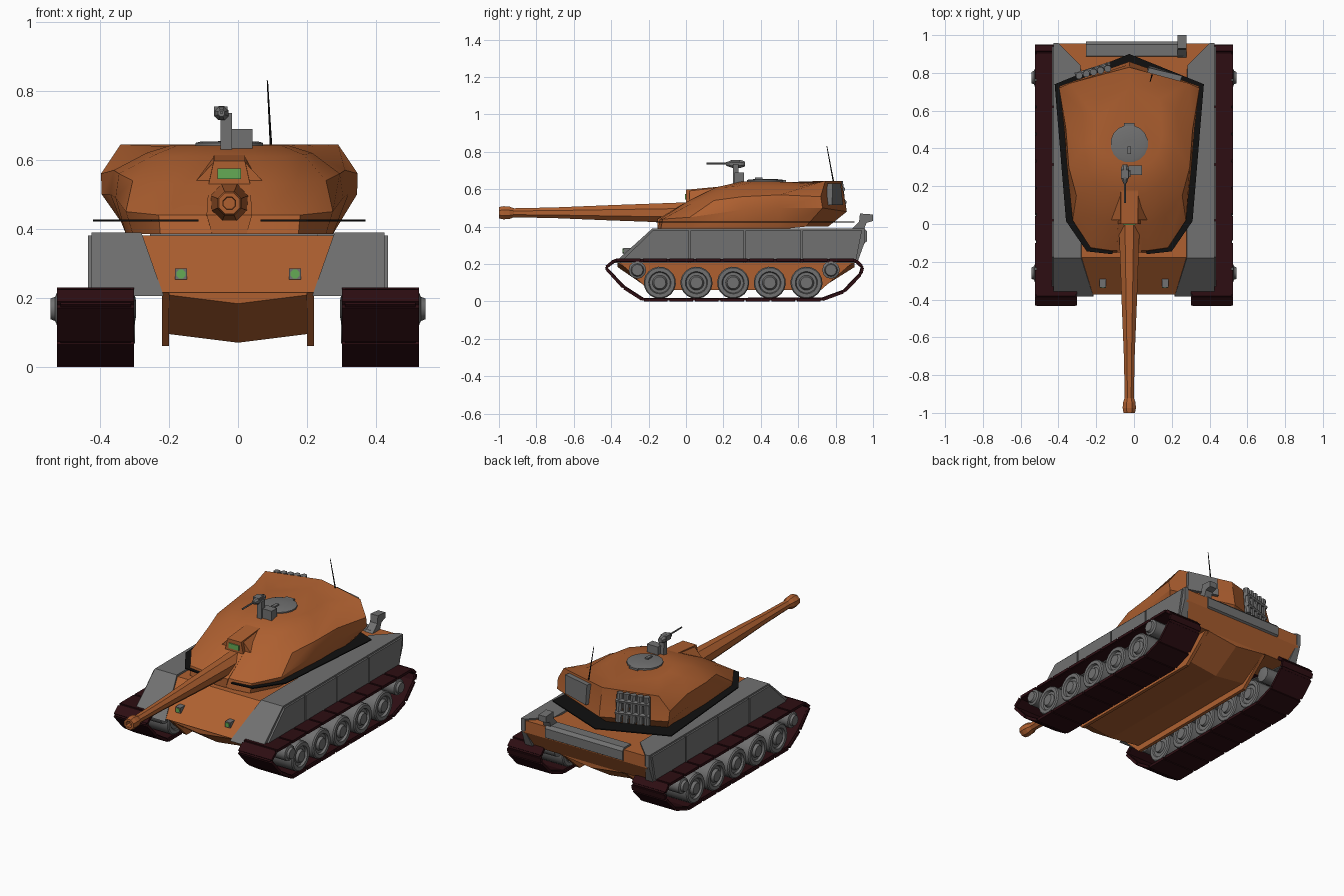
import bpy, bmesh, math
from mathutils import Vector

def material(name, rgb):
    m = bpy.data.materials.new(name)
    m.diffuse_color = (*rgb, 1)
    return m

ORANGE = material("burnt_orange", (0.43, 0.118, 0.03))
GREY = material("armor_grey", (0.165, 0.165, 0.165))
RED = material("dark_track_red", (0.026, 0.004, 0.006))
BLACK = material("black_rubber", (0.005, 0.005, 0.005))
GREEN = material("green_glass", (0.13, 0.40, 0.09))

def mesh(name, verts, faces, mat, smooth=None):
    me = bpy.data.meshes.new(name)
    me.from_pydata([tuple(v) for v in verts], [], faces)
    bm = bmesh.new()
    bm.from_mesh(me)
    bmesh.ops.recalc_face_normals(bm, faces=bm.faces)
    bm.to_mesh(me)
    bm.free()
    me.materials.append(mat)
    if smooth:
        me.shade_smooth()
        me.set_sharp_from_angle(angle=math.radians(smooth))
    ob = bpy.data.objects.new(name, me)
    bpy.context.collection.objects.link(ob)
    return ob

def loft(name, rings, mat, smooth=None, closed=False):
    """Skin equal-length rings; cap the ends, or join last to first."""
    n, k = len(rings[0]), len(rings)
    faces = [(i * n + j, i * n + (j + 1) % n, (i + 1) % k * n + (j + 1) % n, (i + 1) % k * n + j)
             for i in range(k if closed else k - 1) for j in range(n)]
    if not closed:
        faces += [tuple(range(n))[::-1], tuple(range((k - 1) * n, k * n))]
    return mesh(name, [v for r in rings for v in r], faces, mat, smooth)

def prism(name, prof, x0, x1, mat):
    """Extrude a (y, z) outline along x."""
    return loft(name, [[(x, y, z) for y, z in prof] for x in (x0, x1)], mat)

def box(name, lo, hi, mat):
    return prism(name, [(lo[1], lo[2]), (hi[1], lo[2]), (hi[1], hi[2]), (lo[1], hi[2])], lo[0], hi[0], mat)

def lathe(name, origin, axis, prof, n, mat, smooth=None):
    """Revolve (distance, radius) pairs about an axis."""
    a = Vector(axis).normalized()
    u = a.orthogonal().normalized()
    w = a.cross(u)
    rings = []
    for d, r in prof:
        rings.append([Vector(origin) + a * d + (u * math.cos(t) + w * math.sin(t)) * r
                      for t in (2 * math.pi * (i + 0.5) / n for i in range(n))])
    return loft(name, rings, mat, smooth)

def rod(name, p, q, r, n, mat, r2=None):
    d = Vector(q) - Vector(p)
    return lathe(name, p, d, [(0, r), (d.length, r if r2 is None else r2)], n, mat)

CX = -0.025  # turret centre line

# Hull: upper body, lower tub with shallow V floor, side plates
prism("upper_hull", [(-0.372, 0.215), (-0.178, 0.381), (0.955, 0.381), (0.955, 0.31), (0.9, 0.21)], -0.41, 0.41, ORANGE)
tub = [(-0.365, 0.208), (-0.2, 0.095), (0.72, 0.095), (0.9, 0.208)]
loft("lower_hull", [[(-0.2, y, 0.216), (-0.2, y, z), (0, y, z - 0.025), (0.2, y, z), (0.2, y, 0.216)]
                    for y, z in tub], ORANGE)

# Track centre line outline, running round the loop
loop = [(-0.43, 0.18), (-0.38, 0.222), (0.905, 0.222), (0.945, 0.185), (0.935, 0.145),
        (0.845, 0.052), (0.725, 0.008), (-0.23, 0.008), (-0.335, 0.075)]
pts = [Vector((0, y, z)) for y, z in loop]

for s, side in ((1, "right"), (-1, "left")):
    prism(side + "_hull_side_plate", [(-0.362, 0.216), (-0.2, 0.06), (0.72, 0.06), (0.9, 0.216)], s * 0.2, s * 0.22, ORANGE)

    # Skirts: sponson block with a tapered inner edge, plus outer panels
    sk = [(-0.385, 0.205, 0.215), (-0.18, 0.39, 0.28), (0.84, 0.39, 0.283), (0.957, 0.39, 0.40),
          (0.957, 0.32, 0.40), (0.915, 0.205, 0.37)]
    loft(side + "_skirt", [[(s * x, y, z) for y, z, x in sk], [(s * 0.425, y, z) for y, z, x in sk]], GREY)
    cuts = [-0.18, 0.02, 0.315, 0.62, 0.945]
    for i in range(4):
        a, b = cuts[i] + 0.004, cuts[i + 1] - 0.004
        prism(f"{side}_skirt_panel_{i}", [(a - (0.18 if i == 0 else 0), 0.205), (a, 0.38), (b, 0.38),
              (b - (0.035 if i == 3 else 0), 0.205)], s * 0.42, s * 0.435, GREY)

    # Track band: thin closed loop
    c = Vector((0, 0.255, 0.115))
    rings = []
    for i, p in enumerate(pts):
        t0 = (p - pts[i - 1]).normalized()
        t1 = (pts[(i + 1) % len(pts)] - p).normalized()
        nrm = (t0 + t1).normalized().cross(Vector((1, 0, 0)))
        if nrm.dot(c - p) < 0:
            nrm = -nrm
        q = p + nrm * 0.012
        o = p - nrm * 0.004
        rings.append([(s * 0.31, *o.yz), (s * 0.515, *o.yz), (s * 0.515, *q.yz), (s * 0.31, *q.yz)])
    loft(side + "_track_band", rings, RED, closed=True)

    # Track links: wider plates laid along each run
    for i, p in enumerate(pts):
        e = pts[(i + 1) % len(pts)]
        d = e - p
        n = max(1, round(d.length / 0.14))
        t = d.normalized()
        up = t.cross(Vector((1, 0, 0)))
        for k in range(n):
            a, b = p + d * (k / n) + t * 0.006, p + d * ((k + 1) / n) - t * 0.006
            ring = [a + up * 0.008, b + up * 0.008, b - up * 0.008, a - up * 0.008]
            loft(f"{side}_track_link_{i}_{k}", [[(s * x, v.y, max(v.z, 0)) for v in ring] for x in (0.302, 0.524)], RED)

    # Road wheels and end wheels
    for i in range(5):
        lathe(f"{side}_road_wheel_{i}", (0, -0.14 + 0.196 * i, 0.1), (s, 0, 0),
              [(0.298, 0.02), (0.298, 0.032), (0.312, 0.036), (0.312, 0.055), (0.306, 0.06), (0.306, 0.08),
               (0.312, 0.086), (0.512, 0.086), (0.519, 0.08), (0.519, 0.06), (0.506, 0.055), (0.506, 0.04),
               (0.522, 0.032), (0.522, 0.02)], 18, GREY, 30)
    for y in (-0.26, 0.775):
        lathe(f"{side}_end_wheel_{'front' if y < 0 else 'rear'}", (0, y, 0.168), (s, 0, 0),
              [(0.296, 0.025), (0.30, 0.045), (0.525, 0.047), (0.53, 0.035), (0.543, 0.03), (0.543, 0.012)], 12, GREY, 30)

    # Headlights on the glacis
    box(side + "_headlight", (s * 0.165 - 0.017, -0.335, 0.253), (s * 0.165 + 0.017, -0.28, 0.285), GREY)
    rod(side + "_headlight_lens", (s * 0.165, -0.334, 0.269), (s * 0.165, -0.339, 0.269), 0.014, 8, GREEN)

# Rear hull locker and post box
prism("rear_locker", [(0.885, 0.375), (0.89, 0.392), (0.95, 0.392), (0.967, 0.375), (0.967, 0.32), (0.95, 0.31)], -0.255, 0.26, GREY)
prism("rear_post", [(0.88, 0.38), (0.925, 0.425), (0.93, 0.47), (1.0, 0.465), (1.0, 0.43), (0.965, 0.42), (0.95, 0.38)], 0.23, 0.278, GREY)

# Turret: half outlines at five levels, mirrored about the centre line
levels = [
    [(0, -0.15, .385), (.1, -0.15, .385), (.2, -0.135, .385), (.28, .02, .385), (.3, .3, .385), (.3, .5, .385), (.3, .64, .40), (0, .76, .40)],
    [(0, -0.14, .44), (.1, -0.14, .44), (.205, -0.125, .44), (.3, .02, .45), (.33, .3, .49), (.345, .5, .50), (.37, .73, .50), (0, .86, .48)],
    [(0, 0, .53), (.1, 0, .53), (.19, .04, .53), (.28, .15, .54), (.32, .3, .56), (.335, .5, .57), (.372, .72, .56), (0, .845, .57)],
    [(0, .16, .61), (.08, .16, .61), (.16, .2, .61), (.215, .27, .615), (.24, .42, .62), (.25, .6, .612), (.315, .745, .645), (0, .83, .645)],
    [(0, .3, .642), (.06, .3, .642), (.11, .33, .642), (.15, .37, .642), (.17, .45, .642), (.17, .55, .638), (.16, .66, .63), (0, .72, .635)]]

def mirrored(half):
    return [(CX + x, y, z) for x, y, z in half] + [(CX - x, y, z) for x, y, z in half[-2:0:-1]]

loft("turret", [mirrored(h) for h in levels], ORANGE, 28)

# Rubber collar under the turret, open at the gun
outer = [(0.09, -0.16), (0.225, -0.145), (0.335, 0.015), (0.395, 0.74), (0, 0.9)]
inner = [(0.09, -0.12), (0.2, -0.11), (0.28, 0.03), (0.3, 0.64), (0, 0.76)]
for s in (1, -1):
    loft("turret_collar_" + ("right" if s > 0 else "left"),
         [[(CX + s * x, y, z) for (x, y), z in ((o, .427), (o, .421), (i, .421), (i, .427))]
          for o, i in zip(outer, inner)], BLACK)

# Gun housing with sight window
side = [(-0.152, 0.385, 0.05), (-0.152, 0.44, 0.066), (0, 0.53, 0.06), (0, 0.597, 0.045), (0.17, 0.613, 0.045),
        (0.3, 0.63, 0.05), (0.3, 0.385, 0.06)]
loft("gun_housing", [[(CX + s * w, y, z) for y, z, w in side] for s in (1, -1)], ORANGE)
loft("housing_cheeks", [[(CX - 0.1, y, 0.535), (CX - 0.046, y, z), (CX + 0.046, y, z), (CX + 0.1, y, 0.535)]
                        for y, z in ((0.02, 0.592), (0.2, 0.612))], ORANGE)
box("gun_sight_window", (CX - 0.034, -0.006, 0.545), (CX + 0.034, 0.002, 0.575), GREEN)

# Main gun with flared muzzle
lathe("main_gun", (CX, 0.02, 0.474), (0, -1, 0),
      [(0, 0.061), (0.1, 0.057), (0.45, 0.043), (0.72, 0.031), (0.94, 0.026), (0.965, 0.036), (0.995, 0.038),
       (1.02, 0.033), (1.02, 0.02), (0.99, 0.018)], 8, ORANGE)

# Rear turret wall helper: t runs from the centre to the corner
def wall(s, t, z, out):
    f = (z - 0.48) / 0.165
    y = (0.86 - 0.03 * f) + ((0.73 + 0.015 * f) - (0.86 - 0.03 * f)) * t
    return Vector((CX + s * (t * 0.36 + out * 0.33), y + out * 0.94, z))

# Smoke tubes on the left rear, with two clamp bars
for i in range(5):
    t = 0.3 + 0.105 * i
    rod(f"smoke_tube_{i}", wall(-1, t, 0.475, 0.018), wall(-1, t, 0.643, 0.018), 0.019, 8, GREY)
for z in (0.53, 0.6):
    rod("tube_clamp_bar", wall(-1, 0.25, z, 0.026), wall(-1, 0.77, z, 0.026), 0.014, 6, GREY)

# Flat stowage case on the right rear
loft("rear_case", [[wall(1, t, z, o) for t, z in ((0.27, 0.515), (0.76, 0.515), (0.76, 0.63), (0.27, 0.63))]
                   for o in (-0.01, 0.02)], GREY)

# Commander hatch
lathe("hatch", (CX, 0.425, 0.635), (0, 0, 1), [(0, 0.1), (0.014, 0.1), (0.018, 0.085), (0.019, 0.02)], 16, GREY, 30)
box("hatch_hinge", (CX - 0.028, 0.50, 0.635), (CX + 0.028, 0.535, 0.65), GREY)
box("hatch_handle", (CX - 0.01, 0.37, 0.65), (CX + 0.01, 0.41, 0.662), GREY)

# Roof machine gun
box("gun_mount_base", (-0.03, 0.26, 0.62), (0.042, 0.31, 0.69), GREY)
prism("gun_mount_arm", [(0.25, 0.62), (0.25, 0.735), (0.28, 0.735), (0.285, 0.62)], -0.05, -0.018, GREY)
lathe("roof_gun_body", (-0.048, 0.315, 0.735), (0, -1, 0), [(0, 0.014), (0.02, 0.022), (0.07, 0.022), (0.1, 0.01)], 8, GREY)
box("roof_gun_feed", (-0.07, 0.24, 0.725), (-0.03, 0.285, 0.755), GREY)
rod("roof_gun_barrel", (-0.048, 0.23, 0.737), (-0.048, 0.11, 0.737), 0.005, 6, GREY)

# Antenna
rod("antenna", (0.096, 0.79, 0.63), (0.085, 0.753, 0.83), 0.004, 5, BLACK, 0.002)
